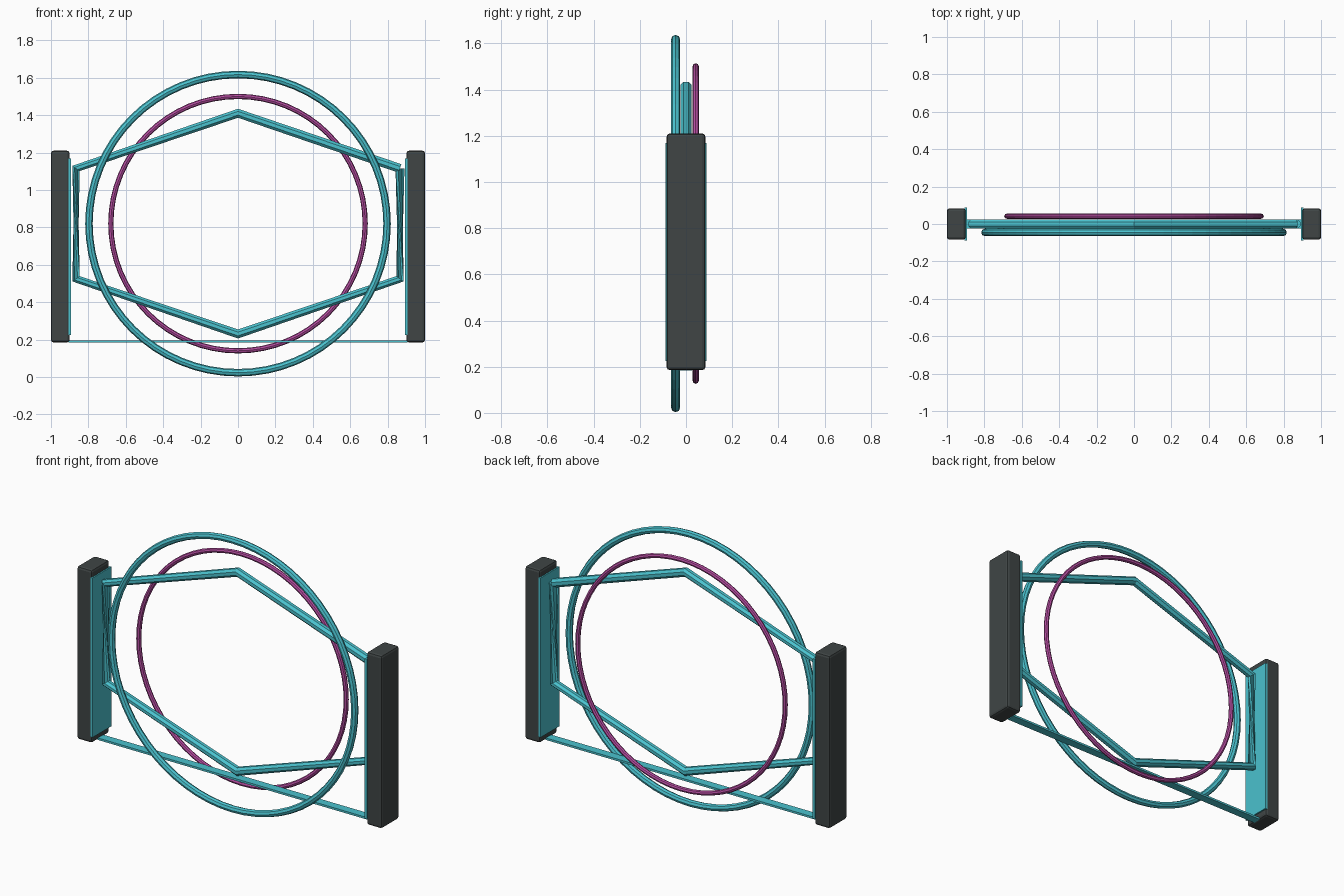
import bpy, bmesh, math
from mathutils import Vector

cube = bpy.data.objects.get("Cube")
if cube:
    bpy.data.objects.remove(cube, do_unlink=True)


def material(name, rgb):
    m = bpy.data.materials.new(name)
    m.use_nodes = True
    m.diffuse_color = (*rgb, 1)
    m.node_tree.nodes["Principled BSDF"].inputs["Base Color"].default_value = (*rgb, 1)
    return m


CYAN = material("cyan", (0.07, 0.54, 0.62))
PURPLE = material("purple", (0.47, 0.075, 0.36))
DARK = material("dark_grey", (0.05, 0.06, 0.06))
CENTER_Z = 0.82


def box(name, center, size, mat, bevel=0):
    bpy.ops.mesh.primitive_cube_add(size=1, location=center)
    o = bpy.context.object
    o.name = name
    o.scale = size
    bpy.ops.object.transform_apply(location=False, rotation=False, scale=True)
    o.data.materials.append(mat)
    if bevel:
        mod = o.modifiers.new("Bevel", "BEVEL")
        mod.width = bevel
        mod.segments = 2


def ring(name, y, major, minor, mat):
    bpy.ops.mesh.primitive_torus_add(
        location=(0, y, CENTER_Z), rotation=(math.pi / 2, 0, 0),
        major_radius=major, minor_radius=minor,
        major_segments=64, minor_segments=8)
    o = bpy.context.object
    o.name = name
    o.data.materials.append(mat)


def hexagon_tube(name, radius, sides, twisted, mat):
    # Angled pipe starting and ending at the upper corner on +x;
    # the twisted spans pinch in at their middle
    pts = [Vector((0.866 * math.cos(a) / math.cos(math.pi / 6), 0,
                   CENTER_Z + 0.59 * math.sin(a)))
           for a in (math.radians(30 - 60 * i) for i in range(7))]
    bm = bmesh.new()
    rings = []
    for i, p in enumerate(pts):
        before = (p - pts[i - 1]).normalized() if i > 0 else Vector()
        after = (pts[i + 1] - p).normalized() if i < 6 else Vector()
        normal = (before + after).normalized().cross(Vector((0, 1, 0)))
        loop = []
        for k in range(sides):
            a = math.tau * (k + 0.5) / sides
            offset = normal * math.cos(a) + Vector((0, math.sin(a), 0))
            loop.append(bm.verts.new(p + offset * radius))
        rings.append(loop)
    for i in range(6):
        turn = 3 if i in twisted else 0
        for k in range(sides):
            j = (k + 1) % sides
            bm.faces.new((rings[i][k], rings[i][j],
                          rings[i + 1][(j + turn) % sides],
                          rings[i + 1][(k + turn) % sides]))
    bm.faces.new(rings[0])
    bm.faces.new(rings[-1])
    bmesh.ops.recalc_face_normals(bm, faces=bm.faces)
    mesh = bpy.data.meshes.new(name)
    bm.to_mesh(mesh)
    bm.free()
    mesh.materials.append(mat)
    bpy.context.collection.objects.link(bpy.data.objects.new(name, mesh))


# Rings and hexagonal frame
ring("front_ring", -0.045, 0.797, 0.02, CYAN)
ring("back_ring", 0.042, 0.68, 0.014, PURPLE)
hexagon_tube("hexagon_frame", 0.026, 8, (0, 3), CYAN)

# Side pillars with glowing inner plates
for side, s in (("left", 1), ("right", -1)):
    box(side + "_pillar", (s * 0.95, 0, 0.6975), (0.1, 0.168, 1.025), DARK, 0.014)
    box(side + "_inner_plate", (s * 0.899, 0, 0.697), (0.014, 0.176, 0.945), CYAN)

# Floor strip between the pillars
box("floor_strip", (0, 0, 0.19), (1.81, 0.05, 0.012), CYAN)
